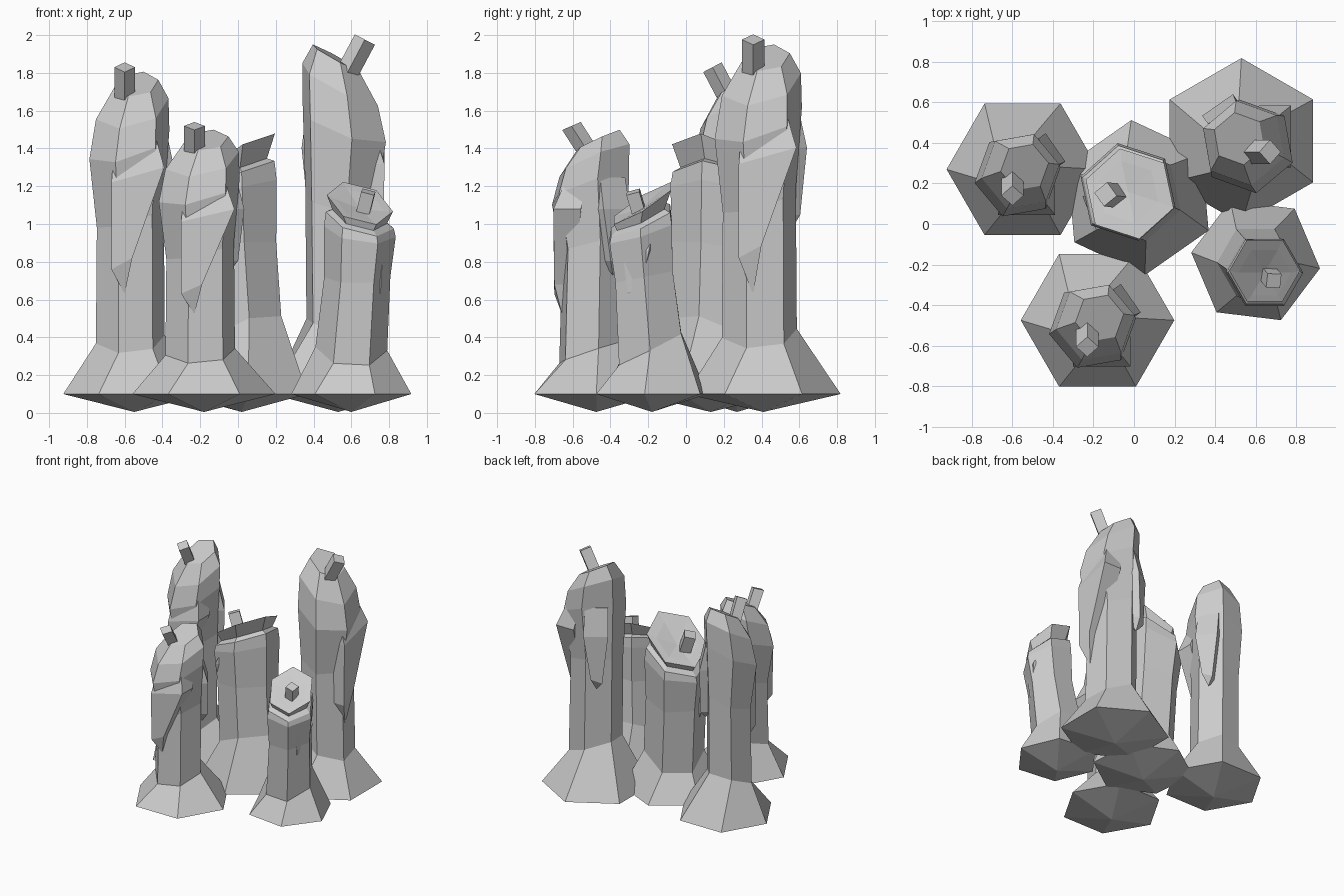
import bpy, bmesh, math
from mathutils import Vector, Matrix

if "Cube" in bpy.data.objects:
    bpy.data.objects.remove(bpy.data.objects["Cube"])

wax = bpy.data.materials.new("pale grey wax")
wax.diffuse_color = (0.6, 0.6, 0.6, 1)
wax.use_nodes = True
wax.node_tree.nodes["Principled BSDF"].inputs["Base Color"].default_value = wax.diffuse_color


def finish(bm, name, mat):
    bmesh.ops.recalc_face_normals(bm, faces=bm.faces)
    me = bpy.data.meshes.new(name)
    bm.to_mesh(me)
    bm.free()
    me.materials.append(wax)
    me.transform(mat)
    ob = bpy.data.objects.new(name, me)
    bpy.context.collection.objects.link(ob)
    return ob


def loft(rings, name, mat):
    """Skin a stack of equal-sided rings; a single point closes to a tip."""
    bm = bmesh.new()
    vs = [[bm.verts.new(p) for p in r] for r in rings]
    for a, b in zip(vs, vs[1:]):
        n = max(len(a), len(b))
        for i in range(n):
            j = (i + 1) % n
            if len(a) == 1:
                bm.faces.new((a[0], b[i], b[j]))
            elif len(b) == 1:
                bm.faces.new((a[i], a[j], b[0]))
            else:
                bm.faces.new((a[i], a[j], b[j], b[i]))
    for end in (vs[0], vs[-1]):
        if len(end) > 2:
            bm.faces.new(end)
    return finish(bm, name, mat)


def hexring(r, z, cx=0, cy=0, tx=0, ty=0, off=0):
    """Six-sided ring, sloped by tx and ty around its centre."""
    out = []
    for k in range(6):
        a = math.radians(off + 60 * k)
        x, y = r * math.cos(a), r * math.sin(a)
        out.append((cx + x, cy + y, z + tx * x + ty * y))
    return out


def quad(x0, x1, y0, y1, z, slope=0):
    return [(x0, y0, z), (x1, y0, z + slope), (x1, y1, z + slope), (x0, y1, z)]


def wick(base, tip, w, name, mat):
    b, t = Vector(base), Vector(tip)
    q = (t - b).to_track_quat('Z', 'Y')
    sq = [q @ Vector((w * math.cos(k * math.pi / 2), w * math.sin(k * math.pi / 2), 0)) for k in range(4)]
    loft([[b + s for s in sq], [t + s for s in sq]], name, mat)


def placement(x, y, rot, s, h):
    return (Matrix.Translation((x, y, 0)) @ Matrix.Rotation(math.radians(rot), 4, 'Z')
            @ Matrix.Diagonal((s, s, h, 1)))


def domed_candle(name, x, y, rot, s, h, tip=0.63):
    m = placement(x, y, rot, s, h)
    o = 10
    # flared foot, shaft and sloping domed head
    loft([[(0, 0, 0.005 / h)],
          hexring(0.375, 0.1 / h),
          hexring(0.185, 0.39, -0.02, -0.02, 0.05, 0.4, o),
          hexring(0.18, 1.04, -0.02, -0.01, 0.3, 0.2, o),
          hexring(0.215, 1.42, -0.025, -0.03, 0.3, 0.35, o),
          hexring(0.195, 1.61, -0.01, -0.01, 0.2, 0.5, o),
          hexring(0.12, 1.74, 0.01, 0.01, 0.1, 0.55, o)], name + "_body", m)
    # long front drip, narrowing towards its left edge
    loft([quad(-0.10, 0.10, -0.15, -0.05, 1.46, 0.05),
          quad(-0.12, 0.16, -0.225, -0.08, 1.22, 0.08),
          quad(-0.12, -0.01, -0.22, -0.12, 0.76, 0.06),
          [(-0.05, -0.18, tip)]], name + "_front_drip", m)
    # shorter drip on the side
    side = m @ Matrix.Rotation(math.radians(125), 4, 'Z')
    loft([quad(-0.08, 0.08, -0.15, -0.05, 1.5),
          quad(-0.09, 0.08, -0.195, -0.05, 1.3),
          quad(-0.04, 0.04, -0.19, -0.10, 0.97, -0.03),
          [(0.0, -0.15, 0.88)]], name + "_side_drip", side)
    wick((-0.05, -0.03, 1.64), (-0.05, -0.13, 1.83), 0.055, name + "_wick", m)


def dished_candle(name, x, y, rot, s, lx, ly, r):
    m = placement(x, y, rot, s, s)
    o = 0
    # flared foot, leaning shaft, ledge, undercut lip and hollow top
    loft([[(0, 0, 0.005 / s)],
          hexring(0.32, 0.1 / s, off=-7),
          hexring(0.19, 0.34, 0, -0.01, -0.05, 0.5, o),
          hexring(r - 0.015, 0.72, lx * 0.7, ly * 0.7, 0, 0.2, o),
          hexring(r, 0.96, lx, ly, -0.15, 0.3, o),
          hexring(r - 0.01, 1.02, lx, ly, -0.25, 0.4, o),
          hexring(r - 0.045, 1.04, lx, ly, -0.25, 0.45, o),
          hexring(r - 0.015, 1.11, lx, ly + 0.01, -0.25, 0.6, o),
          hexring(0.13, 1.10, lx, ly, -0.25, 0.6, o),
          [(lx, ly, 1.08)]], name + "_body", m)
    # drip running down the outer side
    side = m @ Matrix.Rotation(math.radians(70), 4, 'Z')
    loft([quad(-0.08, 0.06, -0.16, -0.08, 0.96),
          quad(-0.09, 0.06, -0.21, -0.08, 0.86),
          quad(-0.07, 0.0, -0.19, -0.08, 0.64),
          [(-0.03, -0.15, 0.52)]], name + "_side_drip", side)
    wick((0.06, -0.065, 1.05), (0.09, -0.10, 1.17), 0.05, name + "_wick", m)


domed_candle("left_candle", -0.55, 0.27, 0, 1.0, 1.0)
domed_candle("front_candle", -0.18, -0.475, 0, 1.01, 0.83)
domed_candle("tall_candle", 0.53, 0.41, 90, 1.09, 1.08, 0.58)
dished_candle("short_candle", 0.60, -0.18, 0, 1.0, 0.045, -0.06, 0.19)
dished_candle("middle_candle", 0.02, 0.13, -138, 1.2, 0.015, -0.045, 0.205)
